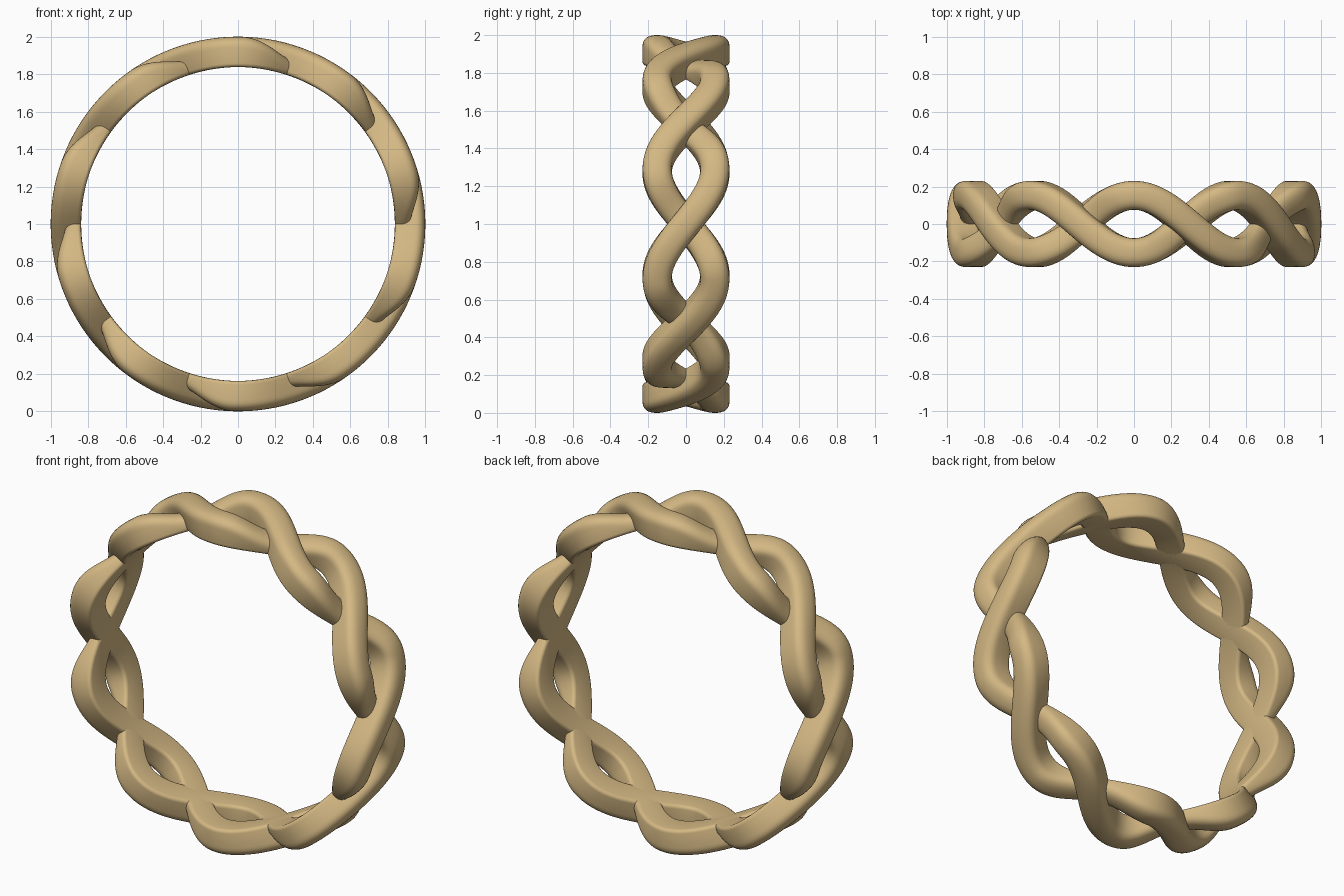
import bpy, bmesh
from math import sin, cos, pi, sqrt

cube = bpy.data.objects.get("Cube")
if cube:
    bpy.data.objects.remove(cube)

WAVES = 5          # full weaves around the ring
AMP = 0.153        # sideways swing of a strand
HALF = 0.077       # half width of a strand
INNER, OUTER = 0.838, 1.0
MID = 0.93
STEPS = 300

tan = bpy.data.materials.new("warm tan")
tan.use_nodes = True
colour = (0.66, 0.48, 0.23, 1)
tan.diffuse_color = colour
tan.node_tree.nodes["Principled BSDF"].inputs["Base Color"].default_value = colour


def power(v, p):
    return abs(v) ** p * (1 if v >= 0 else -1)


def section(top):
    """Strand outline as (across, radius): domed outside, small fillets inside."""
    pts = []
    dome, fillet = 0.06, 0.02
    for i in range(17):
        a = pi * i / 16
        pts.append((HALF * power(cos(a), 0.82), top - dome + dome * power(sin(a), 0.82)))
    for side in (-1, 1):
        arc = []
        for i in range(5):
            a = pi / 2 * i / 4
            arc.append((side * (HALF - fillet + fillet * cos(a)),
                        INNER + fillet - fillet * sin(a)))
        pts += arc if side < 0 else arc[::-1]
    return pts


def strand(name, turn):
    bm = bmesh.new()
    rings = []
    for k in range(STEPS):
        t = 2 * pi * k / STEPS
        y = -AMP * cos(WAVES * t)
        slope = AMP * WAVES * sin(WAVES * t) / MID
        length = sqrt(1 + slope * slope)
        # the outer face dips where the strand passes under its partner
        top = OUTER - 0.08 * max(0, sin(WAVES * t)) ** 2.5
        ring = []
        for across, r in section(top):
            a = t - across * slope / length / MID
            ring.append(bm.verts.new((r * sin(a), y + across / length, 1 + r * cos(a))))
        rings.append(ring)
    n = len(rings[0])
    for k in range(STEPS):
        r0, r1 = rings[k], rings[(k + 1) % STEPS]
        for i in range(n):
            j = (i + 1) % n
            bm.faces.new((r0[i], r0[j], r1[j], r1[i]))
    bmesh.ops.recalc_face_normals(bm, faces=bm.faces)
    for f in bm.faces:
        f.smooth = True
    mesh = bpy.data.meshes.new(name)
    bm.to_mesh(mesh)
    bm.free()
    mesh.materials.append(tan)
    ob = bpy.data.objects.new(name, mesh)
    ob.rotation_euler.z = turn
    bpy.context.collection.objects.link(ob)


# two identical strands, half a turn apart, woven into a band
strand("first_strand", 0)
strand("second_strand", pi)
